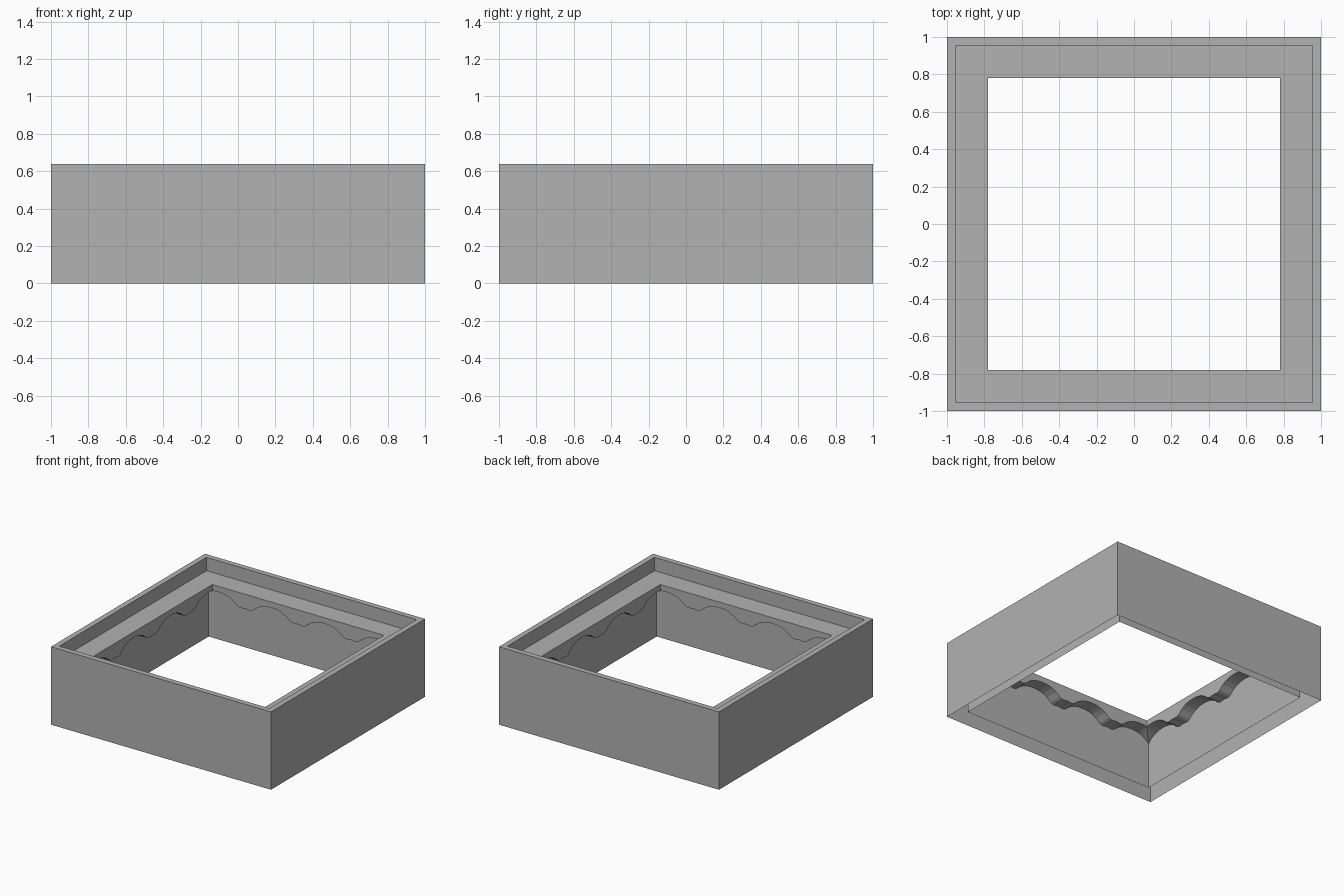
import bpy
import bmesh
from mathutils import Matrix
from math import pi

cube = bpy.data.objects.get("Cube")
if cube:
    bpy.data.objects.remove(cube)

OUTER, RIM, SKIRT, OPENING = 1.0, 0.955, 0.888, 0.78
TOP, LEDGE, SKIRT_BOTTOM = 0.64, 0.53, 0.033
PERIOD = 0.48

grey = bpy.data.materials.new("plain_grey")
grey.use_nodes = True
grey.diffuse_color = (0.445, 0.445, 0.445, 1)
grey.node_tree.nodes["Principled BSDF"].inputs["Base Color"].default_value = grey.diffuse_color


def finish(name, bm):
    bmesh.ops.remove_doubles(bm, verts=bm.verts, dist=0.0001)
    mesh = bpy.data.meshes.new(name)
    bm.to_mesh(mesh)
    bm.free()
    mesh.materials.append(grey)
    obj = bpy.data.objects.new(name, mesh)
    bpy.context.collection.objects.link(obj)
    return obj


def square_sweep(name, profile):
    """Sweep a (half width, height) profile around a square."""
    bm = bmesh.new()
    loops = [[bm.verts.new((sx * r, sy * r, z))
              for sx, sy in ((-1, -1), (1, -1), (1, 1), (-1, 1))]
             for r, z in profile]
    for low, high in zip(loops, loops[1:]):
        for i in range(4):
            j = (i + 1) % 4
            bm.faces.new((low[i], low[j], high[j], high[i]))
    return finish(name, bm)


# Cloud-shaped drop, from the crown of an arch (0) to the valley (1)
DROP = [(0, 0.047), (0.2, 0.05), (0.38, 0.062), (0.55, 0.083),
        (0.7, 0.114), (0.8, 0.125), (1, 0.118)]


def drop(u):
    w = abs(((u / PERIOD) % 1) - 0.5) * 2
    for (a, da), (b, db) in zip(DROP, DROP[1:]):
        if w <= b:
            return da + (db - da) * (w - a) / (b - a)
    return DROP[-1][1]


# Thin outer walls, recessed rim and ledge
square_sweep("outer_shell", [(OUTER, 0), (OUTER, TOP), (RIM, TOP),
                             (RIM, LEDGE), (OPENING, LEDGE)])

# Inner skirt, hanging free of the outer walls; its faces look inward
square_sweep("inner_skirt", [(SKIRT, LEDGE), (SKIRT, SKIRT_BOTTOM)])

# Scalloped valance under the ledge, one side turned to all four
bm = bmesh.new()
stations = 96
columns = []
for i in range(stations + 1):
    u = SKIRT * (2 * i / stations - 1)
    v = max(-OPENING, min(OPENING, u))
    columns.append([bm.verts.new(p) for p in (
        (v, OPENING, LEDGE),
        (v, OPENING, LEDGE - drop(v)),
        (u, SKIRT, LEDGE - drop(u)))])
for a, b in zip(columns, columns[1:]):
    for k in range(2):
        bm.faces.new((a[k], a[k + 1], b[k + 1], b[k]))
side = bm.verts[:] + bm.edges[:] + bm.faces[:]
for turn in (1, 2, 3):
    copy = bmesh.ops.duplicate(bm, geom=side)["geom"]
    bmesh.ops.rotate(bm, cent=(0, 0, 0), matrix=Matrix.Rotation(turn * pi / 2, 3, "Z"),
                     verts=[g for g in copy if isinstance(g, bmesh.types.BMVert)])
bmesh.ops.dissolve_degenerate(bm, dist=0.0001, edges=bm.edges)
finish("scalloped_valance", bm)
